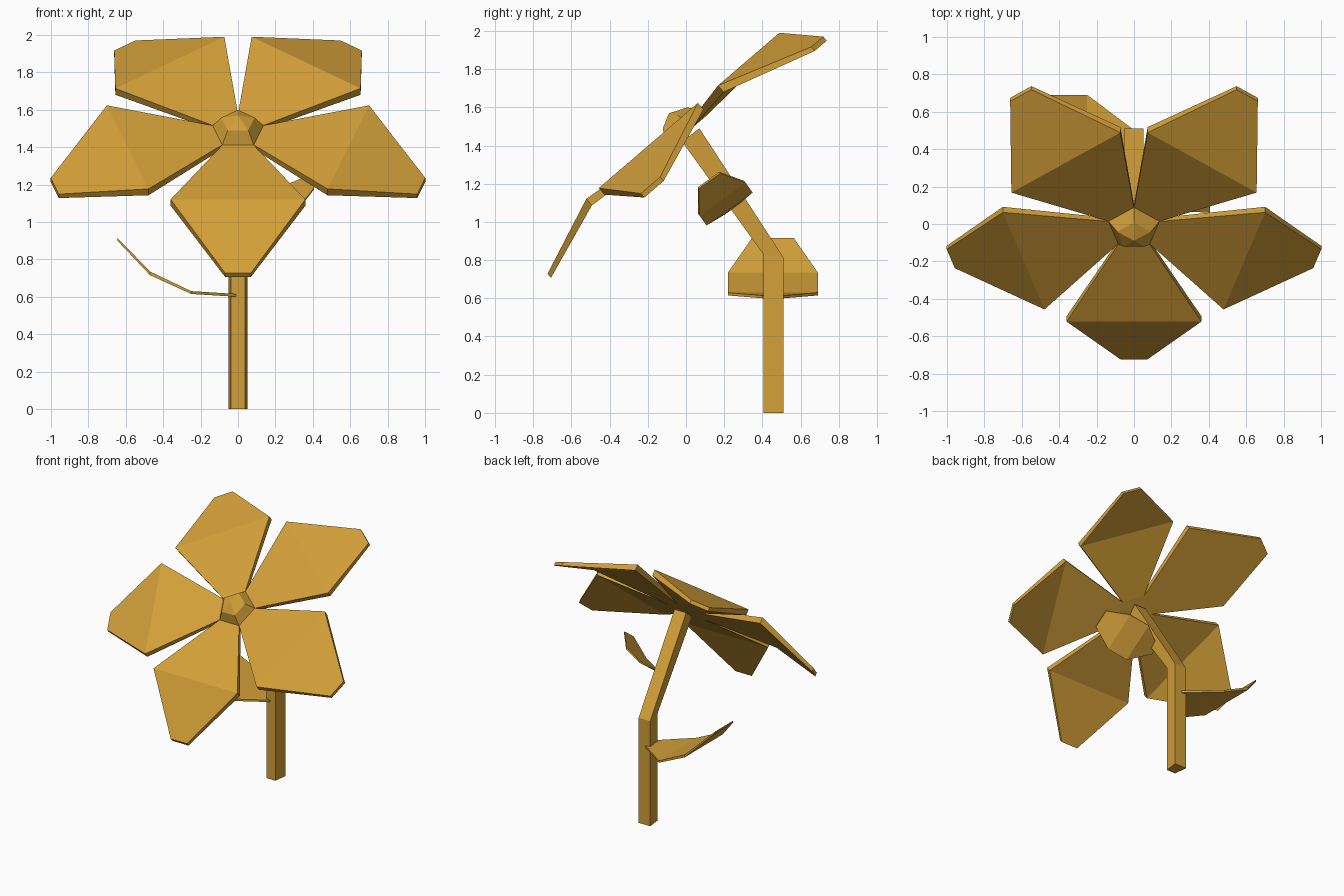
import bpy, bmesh, math
from mathutils import Matrix, Vector

if "Cube" in bpy.data.objects:
    bpy.data.objects.remove(bpy.data.objects["Cube"])

gold = bpy.data.materials.new("gold")
gold.diffuse_color = (0.65, 0.35, 0.04, 1)
gold.use_nodes = True
gold.node_tree.nodes["Principled BSDF"].inputs["Base Color"].default_value = gold.diffuse_color


def loft(name, rings, matrix=Matrix()):
    """Skin a row of equal-sized rings, cap both ends and place the result."""
    bm = bmesh.new()
    loops = [[bm.verts.new(matrix @ Vector(p)) for p in ring] for ring in rings]
    n = len(loops[0])
    for a, b in zip(loops, loops[1:]):
        for i in range(n):
            j = (i + 1) % n
            bm.faces.new((a[i], a[j], b[j], b[i]))
    bm.faces.new(loops[0][::-1])
    bm.faces.new(loops[-1])
    bmesh.ops.recalc_face_normals(bm, faces=bm.faces)
    mesh = bpy.data.meshes.new(name)
    bm.to_mesh(mesh)
    bm.free()
    mesh.materials.append(gold)
    obj = bpy.data.objects.new(name, mesh)
    bpy.context.collection.objects.link(obj)
    return obj


def blade(name, stations, matrix):
    """Flat blade along x; stations are (x, half width, top z, bottom z)."""
    rings = [[(x, -w, t), (x, w, t), (x, w, b), (x, -w, b)]
             for x, w, t, b in stations]
    return loft(name, rings, matrix)


def pentagon(r, z):
    return [(r * math.cos(a), r * math.sin(a), z)
            for a in (math.radians(90 + 72 * i) for i in range(5))]


# Flower head frame, tipped back from the ground plane
tilt = Matrix.Rotation(math.radians(40.7), 4, 'X')
head = tilt @ Matrix.Translation((0, 0.955, 0))

# Five petals around the bud
petal = [(0.115, 0.083, 1.14, 1.11),
         (0.62, 0.36, 1.19, 1.145),
         (1.03, 0.07, 1.025, 0.997)]
for i in range(5):
    turn = Matrix.Rotation(math.radians(-90 + 72 * i), 4, 'Z')
    blade(f"petal_{i + 1}", petal, head @ turn)

# Faceted bud with a low pointed cap
loft("bud", [pentagon(0.143, 1.11), pentagon(0.143, 1.14),
             pentagon(0.094, 1.208), pentagon(0.001, 1.247)], head)

# Bent stem, slightly narrower at the front
path = [((0.405, 0.0), (0.51, 0.0)),
        ((0.405, 0.83), (0.51, 0.815)),
        ((-0.02, 1.42), (0.07, 1.49))]
loft("stem", [[(-0.038, *f), (0.038, *f), (0.05, *b), (-0.05, *b)]
              for f, b in path])

# Two curled leaves: large one on the left, small one on the upper stem
leaf = [(0.01, 0.055, 0.005, -0.01),
        (0.25, 0.235, 0.02, 0.005),
        (0.47, 0.235, 0.125, 0.105),
        (0.645, 0.11, 0.305, 0.29)]
blade("lower_leaf", leaf,
      Matrix.Translation((0, 0.455, 0.61)) @ Matrix.Diagonal((-1, 1, 1, 1)))
blade("upper_leaf", leaf,
      Matrix.Translation((0, 0.23, 1.065))
      @ Matrix.Rotation(math.radians(35.5), 4, 'X') @ Matrix.Scale(0.63, 4))
